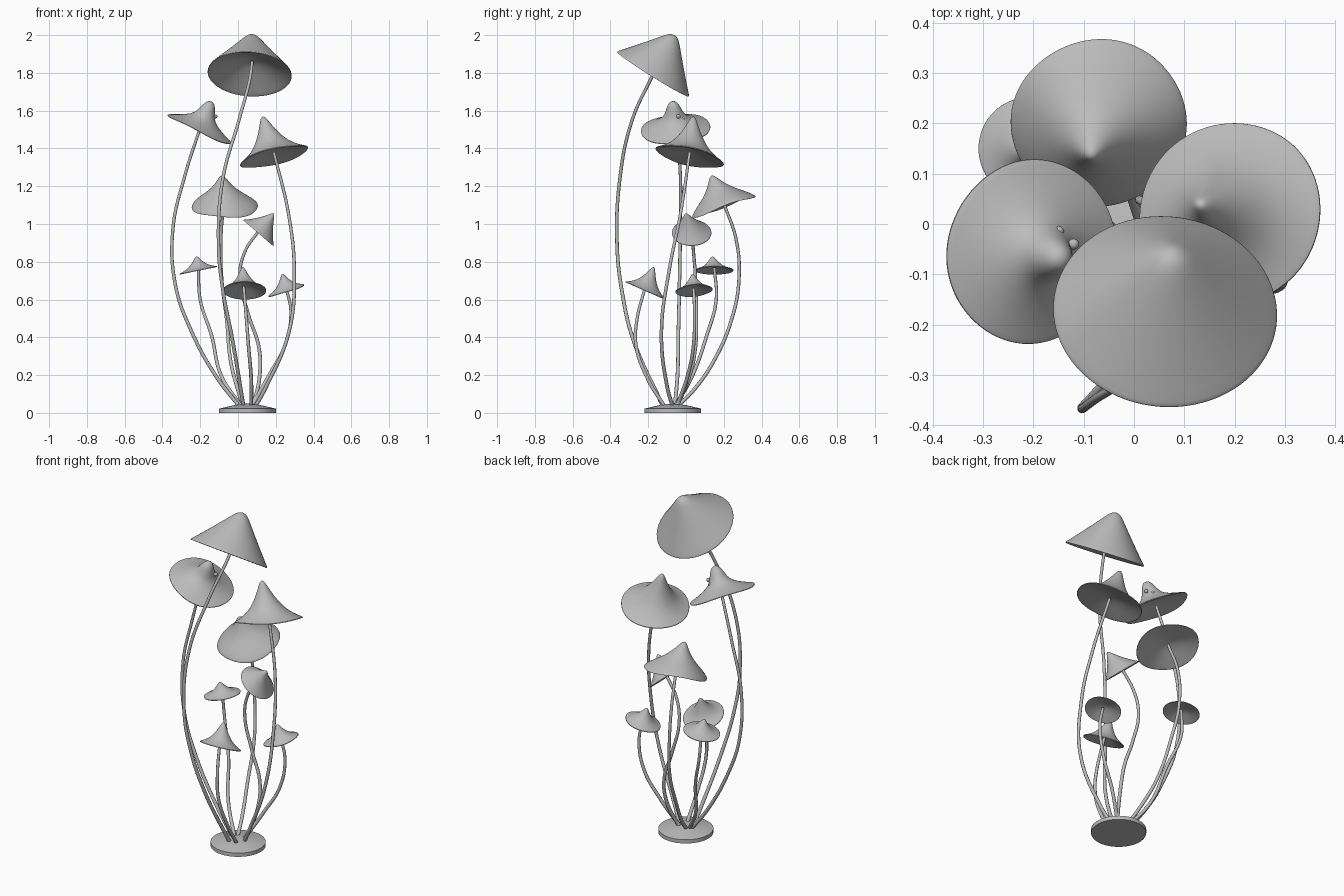
import bpy
import bmesh
import math
from mathutils import Vector

default_cube = bpy.data.objects.get("Cube")
if default_cube:
    bpy.data.objects.remove(default_cube, do_unlink=True)

grey = bpy.data.materials.new("plain grey")
grey.use_nodes = True
grey.diffuse_color = (0.5, 0.5, 0.5, 1)
grey.node_tree.nodes["Principled BSDF"].inputs["Base Color"].default_value = (0.5, 0.5, 0.5, 1)


def finish(obj, angle=50):
    obj.data.materials.clear()
    obj.data.materials.append(grey)
    bpy.ops.object.select_all(action='DESELECT')
    obj.select_set(True)
    bpy.context.view_layer.objects.active = obj
    bpy.ops.object.shade_smooth_by_angle(angle=math.radians(angle))


def lathe(name, profile, centre, normal, radius, axis, wave=0.0, segments=40, smooth=1):
    """Spin (radius, height, offset) points round a tilted rim; heights follow the axis vector."""
    normal = Vector(normal).normalized()
    centre, axis = Vector(centre), Vector(axis)
    side = Vector((0, 1, 0)).cross(normal).normalized()
    front = normal.cross(side)
    bm = bmesh.new()
    rings = []
    for r, h, drop in profile:
        if r == 0:
            rings.append([bm.verts.new(centre + axis * h + normal * drop)])
            continue
        ring = []
        for i in range(segments):
            a = math.tau * i / segments
            ripple = wave * r * r * math.sin(3 * a + 1)
            p = (side * math.cos(a) + front * math.sin(a)) * radius * r
            ring.append(bm.verts.new(centre + p + axis * h + normal * (drop + ripple)))
        rings.append(ring)
    for a, b in zip(rings, rings[1:]):
        for i in range(segments):
            j = (i + 1) % segments
            corners = [a[i % len(a)], b[i % len(b)], b[j % len(b)], a[j % len(a)]]
            bm.faces.new(list(dict.fromkeys(corners)))
    bmesh.ops.recalc_face_normals(bm, faces=bm.faces)
    mesh = bpy.data.meshes.new(name)
    bm.to_mesh(mesh)
    bm.free()
    obj = bpy.data.objects.new(name, mesh)
    bpy.context.collection.objects.link(obj)
    finish(obj)
    if smooth:
        obj.modifiers.new("smooth", 'SUBSURF').levels = smooth
        obj.modifiers["smooth"].render_levels = smooth
    return obj


def cap(name, shape, centre, normal, radius, apex, wave=0.0, hollow=0.25):
    axis = Vector(apex) - Vector(centre)
    top = [(r, h, 0) for r, h in shape]
    under = [(1, 0, -0.006), (0.96, 0, -0.004), (0.6, hollow * 0.5, -0.004), (0.25, hollow * 0.9, 0), (0, hollow, 0)]
    return lathe(name, top + under, centre, normal, radius, axis, wave)


def stem(name, points):
    curve = bpy.data.curves.new(name, 'CURVE')
    curve.dimensions = '3D'
    curve.bevel_depth = 0.009
    curve.bevel_resolution = 3
    curve.use_fill_caps = True
    spline = curve.splines.new('BEZIER')
    spline.resolution_u = 10
    spline.bezier_points.add(len(points) - 1)
    for i, (bp, p) in enumerate(zip(spline.bezier_points, points)):
        bp.co = p
        bp.handle_left_type = bp.handle_right_type = 'AUTO'
        bp.radius = 1.15 - 0.25 * i / (len(points) - 1)
    obj = bpy.data.objects.new(name, curve)
    bpy.context.collection.objects.link(obj)
    bpy.ops.object.select_all(action='DESELECT')
    obj.select_set(True)
    bpy.context.view_layer.objects.active = obj
    bpy.ops.object.convert(target='MESH')
    finish(bpy.context.object)


# Cap outlines as (radius, height) fractions
cone = [(0, 1), (0.08, 0.985), (0.16, 0.93), (0.26, 0.82), (0.6, 0.43), (0.97, 0.03), (1, 0)]
hat = [(0, 1), (0.07, 0.96), (0.14, 0.83), (0.28, 0.57), (0.5, 0.28), (0.75, 0.11), (0.97, 0.01), (1, 0)]
knob = [(0, 1), (0.12, 0.95), (0.21, 0.74), (0.27, 0.52), (0.4, 0.33), (0.7, 0.14), (0.97, 0.01), (1, 0)]
bell = [(0, 1), (0.09, 0.95), (0.25, 0.68), (0.5, 0.42), (0.8, 0.2), (0.96, 0.05), (1, 0)]
funnel = [(0, 1), (0.09, 0.95), (0.25, 0.72), (0.5, 0.43), (0.8, 0.15), (0.97, 0.02), (1, 0)]

# Base disc with a shallow dome
lathe("base", [(0, 0, 0), (1, 0, 0), (1, 0.45, 0), (0.5, 0.8, 0), (0, 1, 0)],
      (0.05, -0.07, 0), (0, 0, 1), 0.15, (0, 0, 0.05), segments=64, smooth=0)

# Caps
cap("tallest_cap", cone, (0.062, -0.173, 1.797), (0.06, 0.53, 0.85), 0.224, (0.075, -0.06, 2.0), hollow=0.35)
cap("right_tall_cap", knob, (-0.203, -0.055, 1.505), (0.42, -0.08, 0.9), 0.185, (-0.14, -0.07, 1.65), 0.005, 0.15)
cap("left_tall_cap", hat, (0.19, 0.02, 1.36), (-0.24, 0.22, 0.94), 0.187, (0.13, 0.04, 1.57), 0.004, 0.15)
cap("back_cap", bell, (-0.07, 0.2, 1.095), (0, -0.33, 0.94), 0.176, (-0.085, 0.135, 1.258), 0.007, 0.2)
cap("middle_cap", funnel, (0.11, 0.03, 0.955), (0.65, 0, 0.76), 0.105, (0.19, 0.0, 1.056), 0.0, 0.15)
cap("right_small_cap", hat, (-0.21, 0.15, 0.757), (-0.2, 0, 0.98), 0.102, (-0.22, 0.14, 0.828))
cap("front_small_cap", hat, (0.035, -0.215, 0.65), (0, 0.4, 0.915), 0.115, (0.025, -0.17, 0.772))
cap("left_small_cap", hat, (0.255, 0.042, 0.65), (-0.3, -0.08, 0.95), 0.1, (0.235, 0.035, 0.735), 0.002)

# Small warts half sunk into the knob of the right tall cap
for i, spot in enumerate([(-0.175, -0.105, 1.555), (-0.15, -0.015, 1.56), (-0.215, -0.065, 1.565), (-0.12, -0.04, 1.57)]):
    bpy.ops.mesh.primitive_uv_sphere_add(segments=12, ring_count=8, radius=0.011, location=spot)
    bpy.context.object.name = f"wart_{i + 1}"
    finish(bpy.context.object)

# Stems, from the base upwards
stem("tallest_stem", [(0.03, -0.12, 0.03), (-0.03, -0.28, 0.39), (-0.08, -0.34, 0.65), (-0.103, -0.365, 0.89),
                      (-0.08, -0.35, 1.24), (0.005, -0.285, 1.55), (0.065, -0.18, 1.78), (0.075, -0.14, 1.86)])
stem("right_tall_stem", [(0.01, -0.06, 0.03), (-0.12, -0.045, 0.2), (-0.25, -0.04, 0.44), (-0.33, -0.035, 0.67),
                         (-0.345, -0.03, 0.97), (-0.28, -0.03, 1.26), (-0.2, -0.05, 1.51)])
stem("left_tall_stem", [(0.09, -0.07, 0.03), (0.15, -0.1, 0.14), (0.27, -0.13, 0.43), (0.298, -0.09, 0.75),
                        (0.268, -0.03, 1.05), (0.19, 0.02, 1.38)])
stem("back_stem", [(0.03, -0.05, 0.03), (0.0, 0.04, 0.12), (-0.04, 0.15, 0.28), (-0.06, 0.24, 0.49),
                   (-0.085, 0.28, 0.7), (-0.09, 0.265, 0.92), (-0.075, 0.2, 1.11)])
stem("middle_stem", [(0.08, -0.05, 0.03), (0.115, 0.02, 0.2), (0.11, 0.05, 0.35), (0.055, 0.055, 0.52),
                     (0.01, 0.05, 0.72), (0.035, 0.04, 0.85), (0.11, 0.03, 0.965)])
stem("right_small_stem", [(0.02, -0.06, 0.03), (-0.09, 0.035, 0.2), (-0.14, 0.11, 0.41), (-0.2, 0.16, 0.6),
                          (-0.21, 0.15, 0.77)])
stem("front_small_stem", [(0.07, -0.11, 0.03), (0.07, -0.2, 0.175), (0.055, -0.265, 0.36), (0.045, -0.26, 0.49),
                          (0.03, -0.215, 0.67)])
stem("left_small_stem", [(0.07, -0.05, 0.03), (0.165, 0.01, 0.2), (0.25, 0.04, 0.36), (0.28, 0.045, 0.54),
                         (0.255, 0.04, 0.66)])
